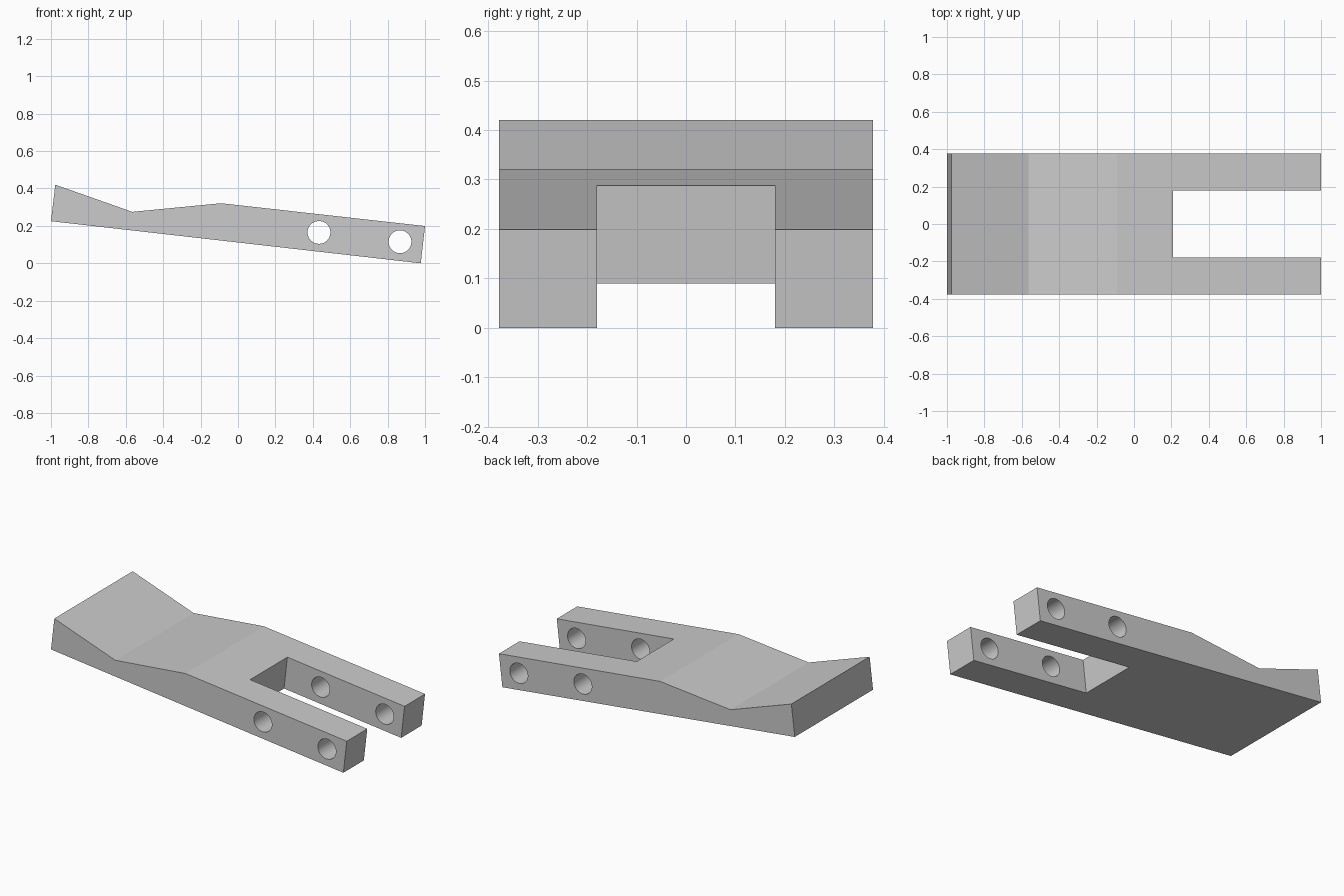
import bpy, math

if "Cube" in bpy.data.objects:
    bpy.data.objects.remove(bpy.data.objects["Cube"])

HALF_WIDTH = 0.378


def prism(name, profile, half_width):
    """Extrude an x-z outline along y, centred on y = 0."""
    n = len(profile)
    verts = [(x, y, z) for y in (-half_width, half_width) for x, z in profile]
    faces = [tuple(range(n))[::-1], tuple(range(n, 2 * n))]
    faces += [(i, (i + 1) % n, (i + 1) % n + n, i + n) for i in range(n)]
    mesh = bpy.data.meshes.new(name)
    mesh.from_pydata(verts, [], faces)
    obj = bpy.data.objects.new(name, mesh)
    bpy.context.collection.objects.link(obj)
    # consistent outward normals
    bpy.context.view_layer.objects.active = obj
    bpy.ops.object.mode_set(mode='EDIT')
    bpy.ops.mesh.select_all(action='SELECT')
    bpy.ops.mesh.normals_make_consistent(inside=False)
    bpy.ops.object.mode_set(mode='OBJECT')
    return obj


def cut(target, cutter):
    """Subtract the cutter from the target, then remove it."""
    cutter.hide_render = True
    mod = target.modifiers.new("cut", 'BOOLEAN')
    mod.operation = 'DIFFERENCE'
    mod.solver = 'EXACT'
    mod.object = cutter
    bpy.context.view_layer.objects.active = target
    bpy.ops.object.modifier_apply(modifier=mod.name)
    bpy.data.objects.remove(cutter)


# Tilted bar with a raised heel and a shallow dip
lever = prism("forked_lever", [(-1, 0.225), (0.977, 0), (1, 0.199),
                               (-0.09, 0.321), (-0.565, 0.275), (-0.977, 0.42)],
              HALF_WIDTH)

# Open slot between the two fork arms, its end wall square to the underside
slot = prism("slot_cutter", [(0.175, 0.0), (1.2, -0.12), (1.2, 0.5), (0.232, 0.5)], 0.18)
cut(lever, slot)

# Pin holes through both arms
for x, z in [(0.433, 0.165), (0.866, 0.115)]:
    bpy.ops.mesh.primitive_cylinder_add(vertices=48, radius=0.061, depth=1.2,
                                        location=(x, 0, z),
                                        rotation=(math.pi / 2, 0, 0))
    cut(lever, bpy.context.object)

# Smooth hole walls, crisp bends elsewhere
bpy.ops.object.select_all(action='DESELECT')
lever.select_set(True)
bpy.context.view_layer.objects.active = lever
bpy.ops.object.shade_smooth_by_angle(angle=math.radians(9))
